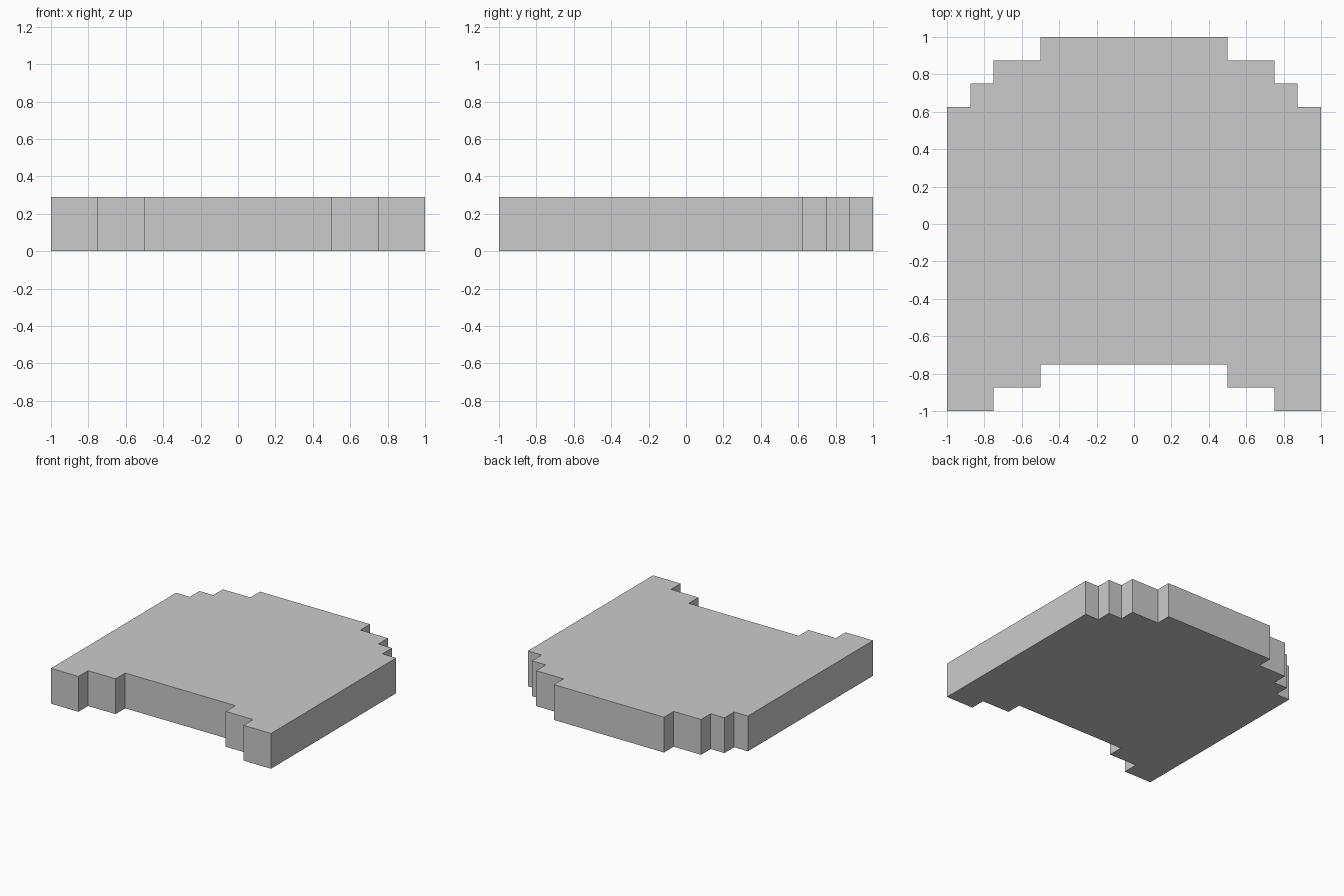
import bpy
import bmesh

if "Cube" in bpy.data.objects:
    bpy.data.objects.remove(bpy.data.objects["Cube"])

HEIGHT = 0.29

# Right half of the stepped outline, front centre to back centre
half = [(0.5, -0.75), (0.5, -0.875), (0.75, -0.875), (0.75, -1), (1, -1),
        (1, 0.625), (0.875, 0.625), (0.875, 0.75), (0.75, 0.75),
        (0.75, 0.875), (0.5, 0.875), (0.5, 1)]
outline = half + [(-x, y) for x, y in reversed(half)]

# Stepped slab: fill the outline and extrude it upward
bm = bmesh.new()
base = bm.faces.new([bm.verts.new((x, y, 0)) for x, y in outline])
top = bmesh.ops.extrude_face_region(bm, geom=[base], use_keep_orig=True)
bmesh.ops.translate(bm, vec=(0, 0, HEIGHT),
                    verts=[v for v in top["geom"] if isinstance(v, bmesh.types.BMVert)])
bmesh.ops.recalc_face_normals(bm, faces=bm.faces)

mesh = bpy.data.meshes.new("stepped_slab")
bm.to_mesh(mesh)
bm.free()
bpy.context.collection.objects.link(bpy.data.objects.new("stepped_slab", mesh))
